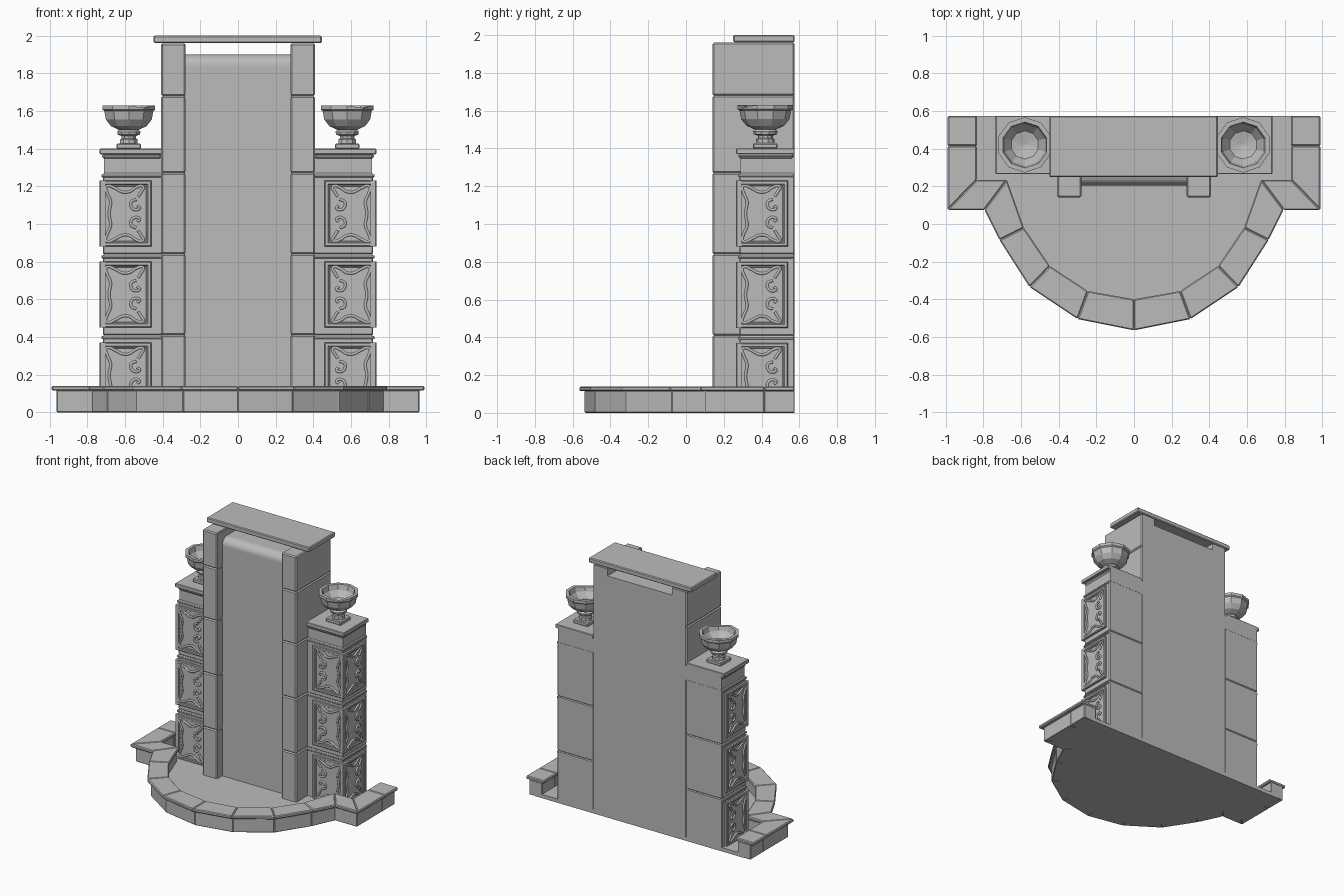
import bpy, bmesh, math
from mathutils import Vector

if "Cube" in bpy.data.objects:
    bpy.data.objects.remove(bpy.data.objects["Cube"], do_unlink=True)

stone = bpy.data.materials.new("grey_stone")
stone.use_nodes = True
GREY = (0.5, 0.5, 0.5, 1)
stone.diffuse_color = GREY
stone.node_tree.nodes["Principled BSDF"].inputs["Base Color"].default_value = GREY


def finish(name, bm, bevel=0):
    bmesh.ops.recalc_face_normals(bm, faces=bm.faces)
    mesh = bpy.data.meshes.new(name)
    bm.to_mesh(mesh)
    bm.free()
    mesh.materials.append(stone)
    ob = bpy.data.objects.new(name, mesh)
    bpy.context.scene.collection.objects.link(ob)
    if bevel:
        mod = ob.modifiers.new("worn_edges", "BEVEL")
        mod.width = bevel
        mod.segments = 1
    return ob


def prism(name, outline, z0, z1, bevel=0):
    """Extrude a flat outline (x, y) from z0 up to z1."""
    bm = bmesh.new()
    face = bm.faces.new([bm.verts.new((x, y, z0)) for x, y in outline])
    up = bmesh.ops.extrude_face_region(bm, geom=[face], use_keep_orig=True)
    for v in up["geom"]:
        if isinstance(v, bmesh.types.BMVert):
            v.co.z = z1
    return finish(name, bm, bevel)


def box(name, x0, x1, y0, y1, z0, z1, bevel=0):
    return prism(name, [(x0, y0), (x1, y0), (x1, y1), (x0, y1)], z0, z1, bevel)


def side_box(name, s, x0, x1, *rest):
    return box(name, s * x0, s * x1, *rest)


def lerp(a, b, t):
    return tuple(Vector(a).lerp(Vector(b), t))


# Basin rim: outer and inner joint points of one half, back to front
BACK = 0.575
outer = [(0.99, BACK), (0.99, 0.415), (0.99, 0.075), (0.795, 0.075),
         (0.715, -0.085), (0.555, -0.335), (0.3, -0.505), (0, -0.565)]
inner = [(0.835, BACK), (0.835, 0.415), (0.835, 0.235), (0.675, 0.235),
         (0.585, -0.02), (0.447, -0.223), (0.245, -0.356), (0, -0.4)]
body = [lerp(o, i, 0.17) for o, i in zip(outer, inner)]


def flip(points, s):
    return [(s * x, y) for x, y in points]


for s in (1, -1):
    for i in range(len(outer) - 1):
        j = i + 1
        prism("rim_coping", flip([outer[i], outer[j], inner[j], inner[i]], s),
              0.115, 0.14, 0.006)
        lip = [lerp(inner[k], outer[k], 0.1) for k in (j, i)]
        prism("basin_wall", flip([body[i], body[j]] + lip, s), 0, 0.118, 0.004)

# Basin floor
half = [lerp(o, i, 0.5) for o, i in zip(outer, inner)]
prism("basin_floor", half + flip(half[-2::-1], -1), 0, 0.03)

# Central water wall with a rounded spill edge
R = 0.06
profile = [(BACK, 0), (0.205, 0)]
profile += [(0.205 + R - R * math.cos(a), 1.9 - R + R * math.sin(a))
            for a in [math.pi / 2 * k / 6 for k in range(7)]]
profile += [(BACK, 1.9)]
bm = bmesh.new()
ends = [[bm.verts.new((x, y, z)) for y, z in profile] for x in (-0.282, 0.282)]
bm.faces.new(ends[0])
bm.faces.new(ends[1])
for i in range(len(profile)):
    j = (i + 1) % len(profile)
    bm.faces.new([ends[0][i], ends[0][j], ends[1][j], ends[1][i]])
finish("water_wall", bm)

# Stacked blocks on both sides of the water wall
JOINTS = [0.0, 0.41, 0.84, 1.27, 1.68, 1.96]
for s in (1, -1):
    for z0, z1 in zip(JOINTS, JOINTS[1:]):
        side_box("wall_block", s, 0.28, 0.408, 0.14, BACK, z0, z1, 0.008)
    side_box("wall_core", s, 0.282, 0.4, 0.148, BACK, 0, 1.955)

# Top slab
box("top_slab", -0.45, 0.445, 0.25, BACK, 1.962, 2.0, 0.006)

# Decorated panels
PX, PY, PW, PH = 0.735, 0.265, 0.275, 0.35


def panel_map(s, z0, on_side):
    if on_side:
        return lambda u, v, w: (s * (PX + w), PY + u, z0 + v)
    return lambda u, v, w: (s * (PX - u), PY - w, z0 + v)


def panel_plate(place):
    """Plate with a raised frame and a sunken field."""
    rings = [(0, -0.03), (0, -0.005), (0.005, 0), (0.018, 0),
             (0.022, -0.006), (0.027, -0.006), (0.03, -0.012)]
    bm = bmesh.new()
    loops = []
    for d, w in rings:
        corners = [(d, d), (PW - d, d), (PW - d, PH - d), (d, PH - d)]
        loops.append([bm.verts.new(place(u, v, w)) for u, v in corners])
    for a, b in zip(loops, loops[1:]):
        for i in range(4):
            j = (i + 1) % 4
            bm.faces.new([a[i], a[j], b[j], b[i]])
    bm.faces.new(loops[0])
    bm.faces.new(loops[-1])
    finish("panel_plate", bm)


def bead(place, points):
    """Round moulding that follows a smooth path on the panel."""
    curve = bpy.data.curves.new("path", "CURVE")
    curve.dimensions = "3D"
    curve.bevel_depth = 0.008
    curve.bevel_resolution = 1
    curve.resolution_u = 4
    curve.use_fill_caps = True
    spline = curve.splines.new("BEZIER")
    spline.bezier_points.add(len(points) - 1)
    for p, (u, v) in zip(spline.bezier_points, points):
        p.co = place(u, v, -0.009)
        p.handle_left_type = p.handle_right_type = "AUTO"
    tmp = bpy.data.objects.new("path", curve)
    bpy.context.scene.collection.objects.link(tmp)
    deps = bpy.context.evaluated_depsgraph_get()
    mesh = bpy.data.meshes.new_from_object(tmp.evaluated_get(deps))
    bpy.data.objects.remove(tmp, do_unlink=True)
    bm = bmesh.new()
    bm.from_mesh(mesh)
    bpy.data.meshes.remove(mesh)
    for f in bm.faces:
        f.smooth = len(f.verts) == 4
    finish("scroll_bead", bm)


edge = [(0.205, 0.265), (0.22, 0.29), (0.232, 0.318), (0.19, 0.312), (0.16, 0.292),
        (0.12, 0.29), (0.085, 0.308), (0.035, 0.32), (0.04, 0.285), (0.058, 0.24),
        (0.05, 0.175)]
edge += [(u, PH - v) for u, v in edge[-2::-1]]
curl = [(0.195, 0.25), (0.17, 0.24), (0.168, 0.212), (0.19, 0.195), (0.212, 0.205), (0.2, 0.217)]

# Side pillars
for s in (1, -1):
    for z0, z1 in zip(JOINTS[:3], JOINTS[1:4]):
        side_box("pillar_block", s, 0.4, 0.718, 0.282, BACK, max(z0, 0.02), z1, 0.006)
        side_box("pillar_band", s, 0.405, 0.726, 0.275, 0.57, z1 - 0.022, z1 - 0.006, 0.004)
        low = z1 - 0.39
        for on_side in (False, True):
            place = panel_map(s, low, on_side)
            panel_plate(place)
            for path in (edge, curl, [(u, PH - v) for u, v in curl]):
                bead(place, path)
    side_box("pillar_neck", s, 0.4, 0.712, 0.288, BACK, 1.265, 1.375)
    side_box("neck_moulding", s, 0.405, 0.722, 0.278, 0.573, 1.345, 1.375, 0.012)
    side_box("pillar_cap", s, 0.405, 0.735, 0.265, BACK, 1.37, 1.4, 0.004)

# Bowls on the pillars
BOWL = [(0.05, 1.425), (0.048, 1.45), (0.04, 1.455), (0.04, 1.468), (0.062, 1.475),
        (0.065, 1.49), (0.055, 1.5), (0.1, 1.52), (0.128, 1.555), (0.137, 1.6),
        (0.147, 1.608), (0.147, 1.63), (0.122, 1.63), (0.112, 1.59), (0.075, 1.545)]
SIDES = 10
for s in (1, -1):
    cx, cy = s * 0.58, 0.42
    box("bowl_foot", cx - 0.065, cx + 0.065, cy - 0.065, cy + 0.065, 1.398, 1.428, 0.006)
    bm = bmesh.new()
    loops = []
    for r, z in BOWL:
        loop = []
        for k in range(SIDES):
            a = math.tau * (k + 0.5) / SIDES
            # one chipped spot on the rim
            chip = 0.015 if k == SIDES - 2 and z > 1.62 else 0
            loop.append(bm.verts.new((cx + r * math.cos(a), cy + r * math.sin(a), z - chip)))
        loops.append(loop)
    for a, b in zip(loops, loops[1:]):
        for i in range(SIDES):
            j = (i + 1) % SIDES
            bm.faces.new([a[i], a[j], b[j], b[i]])
    bm.faces.new(loops[0])
    tip = bm.verts.new((cx, cy, 1.53))
    for i in range(SIDES):
        bm.faces.new([loops[-1][i], loops[-1][(i + 1) % SIDES], tip])
    finish("bowl", bm)
